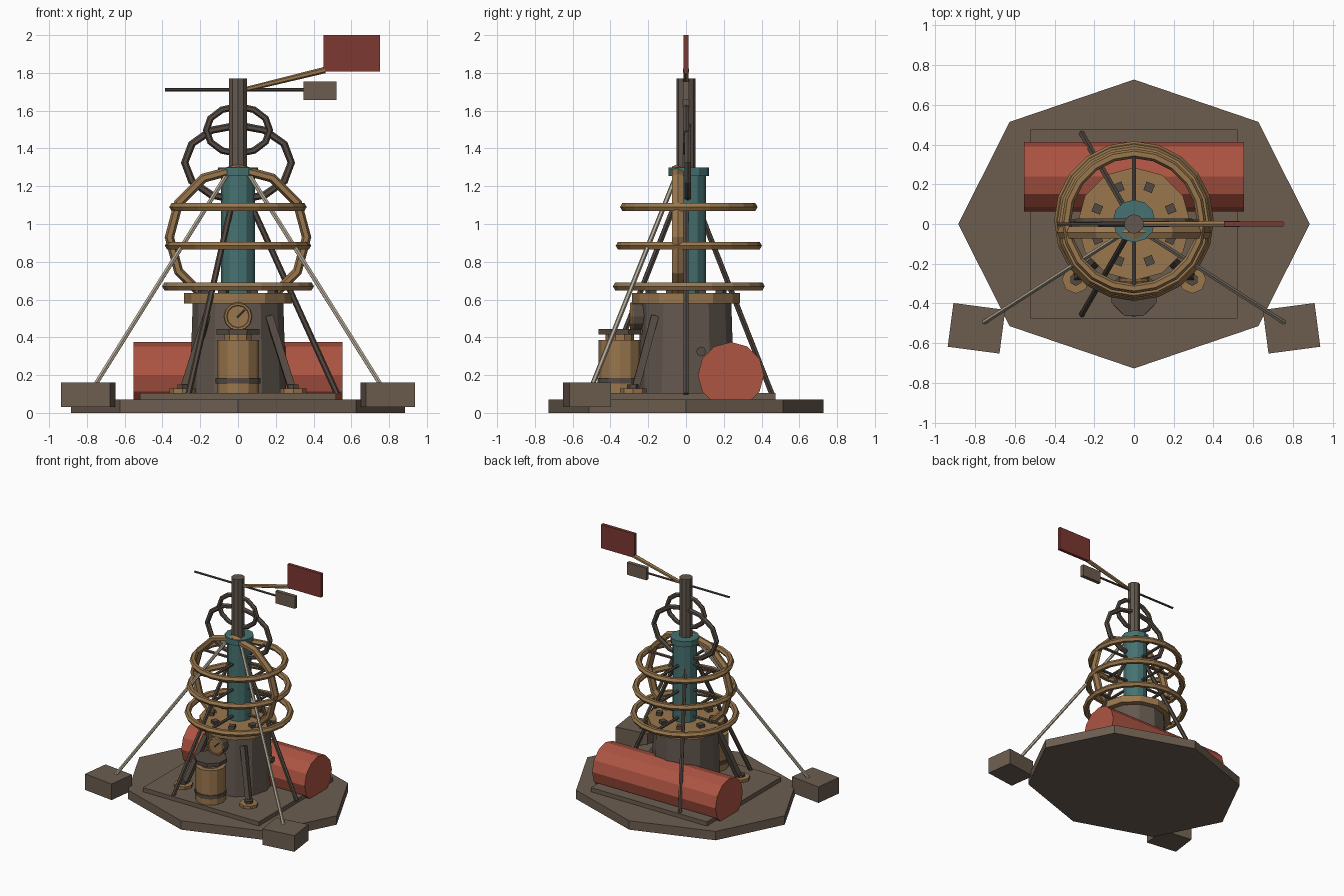
import bpy, bmesh, math
from mathutils import Vector, Matrix

if "Cube" in bpy.data.objects:
    bpy.data.objects.remove(bpy.data.objects["Cube"])


def mat(name, r, g, b):
    m = bpy.data.materials.new(name)
    m.diffuse_color = (r, g, b, 1)
    m.use_nodes = True
    m.node_tree.nodes["Principled BSDF"].inputs["Base Color"].default_value = m.diffuse_color
    return m


STONE = mat("weathered brown", 0.15, 0.11, 0.08)
IRON = mat("drum brown", 0.125, 0.097, 0.077)
DARK = mat("dark iron", 0.09, 0.068, 0.053)
BRASS = mat("brass tan", 0.32, 0.185, 0.075)
TEAL = mat("teal", 0.06, 0.17, 0.165)
RED = mat("tank red", 0.42, 0.09, 0.055)
MAROON = mat("vane maroon", 0.2, 0.04, 0.032)
ROPE = mat("rope cream", 0.46, 0.40, 0.31)


def finish(name, bm, material, matrix=Matrix()):
    bmesh.ops.transform(bm, matrix=matrix, verts=bm.verts)
    bmesh.ops.recalc_face_normals(bm, faces=bm.faces)
    me = bpy.data.meshes.new(name)
    bm.to_mesh(me)
    bm.free()
    me.materials.append(material)
    ob = bpy.data.objects.new(name, me)
    bpy.context.collection.objects.link(ob)
    return ob


def box(name, centre, size, material, rot_z=0):
    bm = bmesh.new()
    bmesh.ops.create_cube(bm, size=1)
    m = Matrix.Translation(centre) @ Matrix.Rotation(rot_z, 4, 'Z') @ Matrix.Diagonal((*size, 1))
    return finish(name, bm, material, m)


def rod(name, a, b, r1, material, sides=6, r2=None, turn=0):
    """Cylinder or cone from point a to point b."""
    a, b = Vector(a), Vector(b)
    d = b - a
    bm = bmesh.new()
    bmesh.ops.create_cone(bm, cap_ends=True, segments=sides, radius1=r1,
                          radius2=r1 if r2 is None else r2, depth=d.length)
    m = (Matrix.Translation((a + b) / 2) @ d.to_track_quat('Z', 'Y').to_matrix().to_4x4()
         @ Matrix.Rotation(turn, 4, 'Z'))
    return finish(name, bm, material, m)


def ring(name, centre, rx, ry, minor, material, segs, upright=False, depth=1.0, sides=6):
    """Elliptical torus, flat or standing in the front plane."""
    bm = bmesh.new()
    loops = []
    for i in range(segs):
        a = 2 * math.pi * i / segs
        loops.append([])
        for j in range(sides):
            t = 2 * math.pi * j / sides
            k = minor * math.cos(t)
            loops[-1].append(bm.verts.new(((rx + k) * math.cos(a), (ry + k) * math.sin(a),
                                           minor * depth * math.sin(t))))
    for i in range(segs):
        p, q = loops[i], loops[(i + 1) % segs]
        for j in range(sides):
            n = (j + 1) % sides
            bm.faces.new((p[j], q[j], q[n], p[n]))
    m = Matrix.Translation(centre)
    if upright:
        m = m @ Matrix.Rotation(math.pi / 2, 4, 'X')
    return finish(name, bm, material, m)


# Base slab (stretched octagon) and deck plate
base = rod("base_slab", (0, 0, 0), (0, 0, 0.072), 1, STONE, 8)
for v in base.data.vertices:
    a = round(math.atan2(v.co.y, v.co.x) / (math.pi / 4)) * math.pi / 4
    v.co.x, v.co.y = 0.885 * math.cos(a), 0.727 * math.sin(a)
box("deck_plate", (0, 0, 0.088), (1.04, 0.95, 0.036), STONE)

# Drum, flange and bolts
rod("drum", (0, 0, 0.1), (0, 0, 0.58), 0.255, IRON, 12, 0.24)
rod("drum_flange", (0, 0, 0.578), (0, 0, 0.635), 0.285, BRASS, 12)
for i in range(8):
    a = math.pi / 8 + i * math.pi / 4
    box("flange_bolt", (0.2 * math.cos(a), 0.2 * math.sin(a), 0.645), (0.045, 0.045, 0.03), DARK, a)

# Teal column with collar, and mast
rod("column", (0, 0.015, 0.63), (0, 0.015, 1.26), 0.09, TEAL, 12)
rod("column_collar", (0, 0.015, 1.255), (0, 0.015, 1.3), 0.107, TEAL, 12)
rod("mast", (0, 0, 1.29), (0, 0, 1.77), 0.049, IRON, 10)

# Horizontal cage rings with spokes
for z, r in ((0.67, 0.378), (0.885, 0.363), (1.09, 0.34)):
    ring("cage_ring", (0, 0.015, z), r, r, 0.024, BRASS, 20)
    for dx, dy in ((1, 0), (-1, 0), (0, 1), (0, -1)):
        rod("cage_spoke", (0.07 * dx, 0.015 + 0.07 * dy, z), (r * dx, 0.015 + r * dy, z), 0.012, DARK)

# Upright hoops
ring("cage_hoop", (0, -0.043, 0.93), 0.363, 0.362, 0.025, BRASS, 12, True, 1.4)
ring("large_mast_ring", (0, 0.01, 1.325), 0.282, 0.198, 0.02, DARK, 12, True)
ring("small_mast_ring", (0, 0.0, 1.497), 0.168, 0.125, 0.018, DARK, 12, True)

# Tripod struts behind and in front of the column
for i in range(3):
    a = i * 2 * math.pi / 3
    c, s = math.cos(a), math.sin(a)
    rod("tripod_strut", (0.07 * c, 0.07 * s, 1.1), (0.525 * c, 0.525 * s, 0.1), 0.016, DARK)

# Red tank lying along x, with valve
rod("tank", (-0.553, 0.238, 0.2), (0.553, 0.238, 0.2), 0.175, RED, 12, turn=math.pi / 12 * 0)
rod("tank_valve", (0.2, 0.08, 0.325), (0.255, 0.08, 0.325), 0.026, DARK, 8)

# Mirrored parts: anchors, ropes, foot pads, leaning props
for s, side in ((-1, "left"), (1, "right")):
    box(side + "_anchor", (0.793 * s, -0.525, 0.095), (0.263, 0.222, 0.13), STONE, s * math.radians(7.5))
    rod(side + "_rope", (0.06 * s, -0.05, 1.26), (0.755 * s, -0.495, 0.15), 0.013, ROPE)
    rod(side + "_foot_pad", (0.293 * s, -0.28, 0.1), (0.293 * s, -0.28, 0.128), 0.07, BRASS, 8)
    rod(side + "_pad_nut", (0.293 * s, -0.28, 0.125), (0.293 * s, -0.28, 0.15), 0.032, DARK, 6)
    rod(side + "_prop", (0.288 * s, -0.27, 0.12), (0.165 * s, -0.165, 0.51), 0.028, DARK, 4)

# Front canister with band, neck and lid
rod("canister", (0, -0.35, 0.1), (0, -0.35, 0.385), 0.112, BRASS, 12)
rod("canister_band", (0, -0.35, 0.155), (0, -0.35, 0.185), 0.118, DARK, 12)
rod("canister_neck", (0, -0.35, 0.38), (0, -0.35, 0.42), 0.075, BRASS, 10)
rod("canister_lid", (0, -0.35, 0.415), (0, -0.35, 0.445), 0.122, DARK, 8, turn=math.pi / 8)
box("lid_bracket", (0, -0.26, 0.43), (0.1, 0.15, 0.028), DARK)

# Gauge
rod("gauge_body", (0, -0.2, 0.51), (0, -0.287, 0.51), 0.072, DARK, 12)
rod("gauge_face", (0, -0.28, 0.51), (0, -0.291, 0.51), 0.062, BRASS, 12)
ring("gauge_rim", (0, -0.287, 0.51), 0.066, 0.066, 0.011, BRASS, 12, True)
rod("gauge_needle", (-0.005, -0.294, 0.505), (0.035, -0.294, 0.545), 0.004, DARK, 4)

# Wind vane: crossbar, counterweight, arm and plate
rod("vane_crossbar", (-0.387, 0, 1.71), (0.36, 0, 1.71), 0.009, DARK)
box("vane_counterweight", (0.433, 0, 1.705), (0.175, 0.03, 0.098), STONE)
rod("vane_arm", (0.03, 0, 1.71), (0.46, 0, 1.815), 0.013, BRASS, 6, 0.017)
box("vane_plate", (0.602, 0, 1.904), (0.3, 0.026, 0.192), MAROON)
